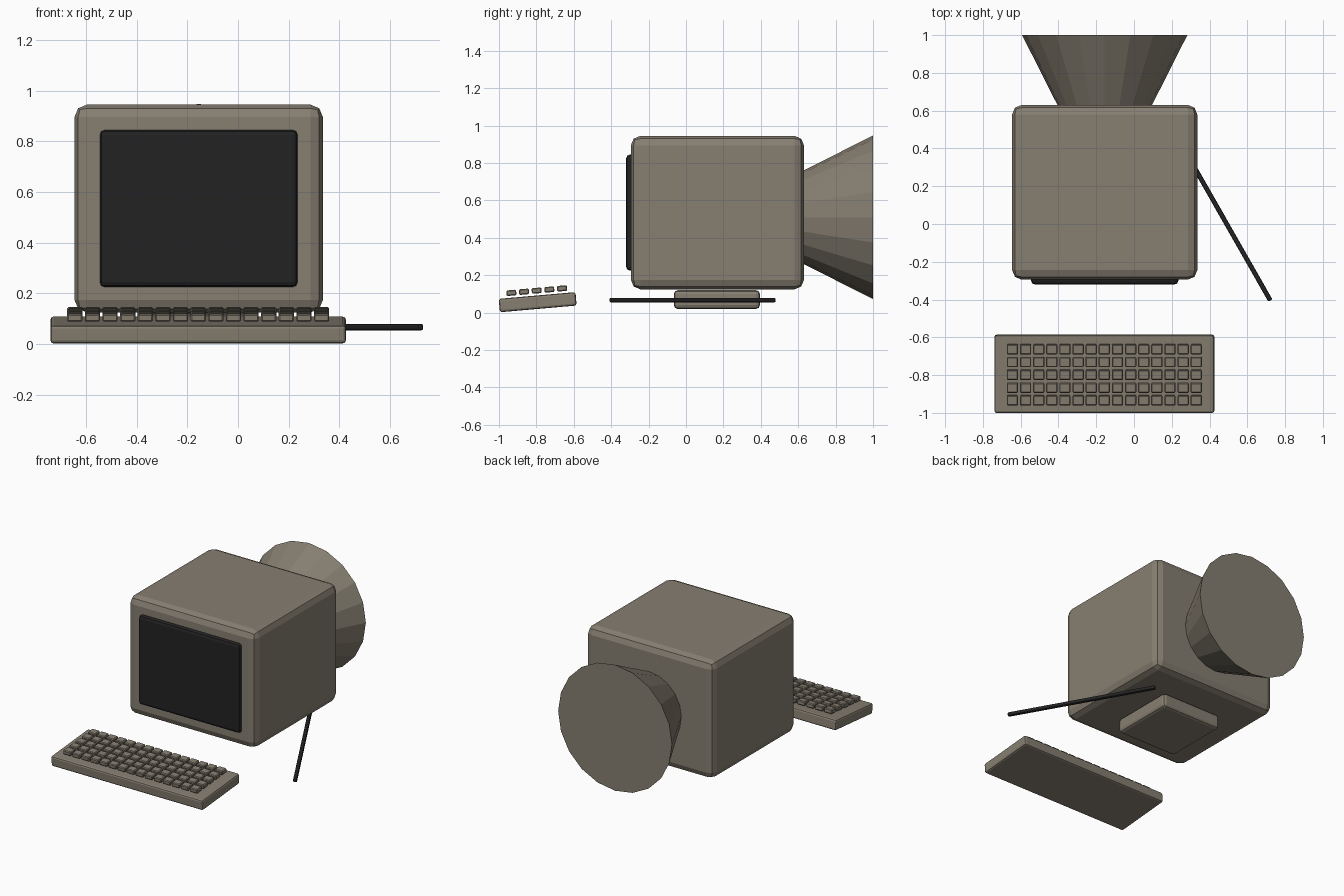
import bpy
import math
from mathutils import Vector, Euler

if "Cube" in bpy.data.objects:
    bpy.data.objects.remove(bpy.data.objects["Cube"], do_unlink=True)


def material(name, colour):
    mat = bpy.data.materials.new(name)
    mat.use_nodes = True
    mat.diffuse_color = (*colour, 1)
    mat.node_tree.nodes["Principled BSDF"].inputs["Base Color"].default_value = (*colour, 1)
    return mat


casing = material("warm grey plastic", (0.24, 0.21, 0.165))
black = material("black", (0.016, 0.016, 0.016))
MID_X = -0.155


def box(name, centre, size, mat, bevel, segments=2, rotation=(0, 0, 0)):
    bpy.ops.mesh.primitive_cube_add(size=1, location=centre, rotation=rotation)
    obj = bpy.context.object
    obj.name = name
    obj.scale = size
    bpy.ops.object.transform_apply(location=False, rotation=False, scale=True)
    obj.data.materials.append(mat)
    if bevel:
        mod = obj.modifiers.new("rounded edges", "BEVEL")
        mod.width = bevel
        mod.segments = segments
    return obj


# Monitor housing, screen and foot
box("monitor_body", (MID_X, 0.168, 0.535), (0.98, 0.925, 0.82), casing, 0.05)
box("screen", (MID_X, -0.27, 0.535), (0.78, 0.10, 0.62), black, 0.02)
box("monitor_foot", (MID_X, 0.165, 0.07), (0.465, 0.46, 0.10), casing, 0.02)

# Flared tube housing at the back
bpy.ops.mesh.primitive_cone_add(vertices=20, radius1=0.20, radius2=0.4375, depth=0.47,
                                location=(MID_X, 0.765, 0.51),
                                rotation=(-math.pi / 2, 0, 0))
tube = bpy.context.object
tube.name = "tube_housing"
tube.data.materials.append(casing)

# Keyboard base, tilted up towards the back
tilt = Euler((math.radians(5), 0, 0))
base = Vector((MID_X - 0.002, -0.793, 0.056))
box("keyboard_base", base, (1.165, 0.412, 0.072), casing, 0.012, rotation=tilt)

# Rows of keys hovering just above the base
for row in range(5):
    for col in range(15):
        offset = Vector(((col - 7) * 0.0695, (row - 2) * 0.068, 0.062))
        offset.rotate(tilt)
        box(f"key_{row + 1}_{col + 1}", base + offset, (0.06, 0.053, 0.03),
            casing, 0.005, 1, tilt)

# Straight cable beside the monitor
start, end = Vector((0.22, 0.475, 0.067)), Vector((0.722, -0.405, 0.067))
run = end - start
box("cable", (start + end) / 2, (0.025, run.length, 0.025), black, 0.007,
    rotation=(0, 0, math.atan2(run.y, run.x) + math.pi / 2))
